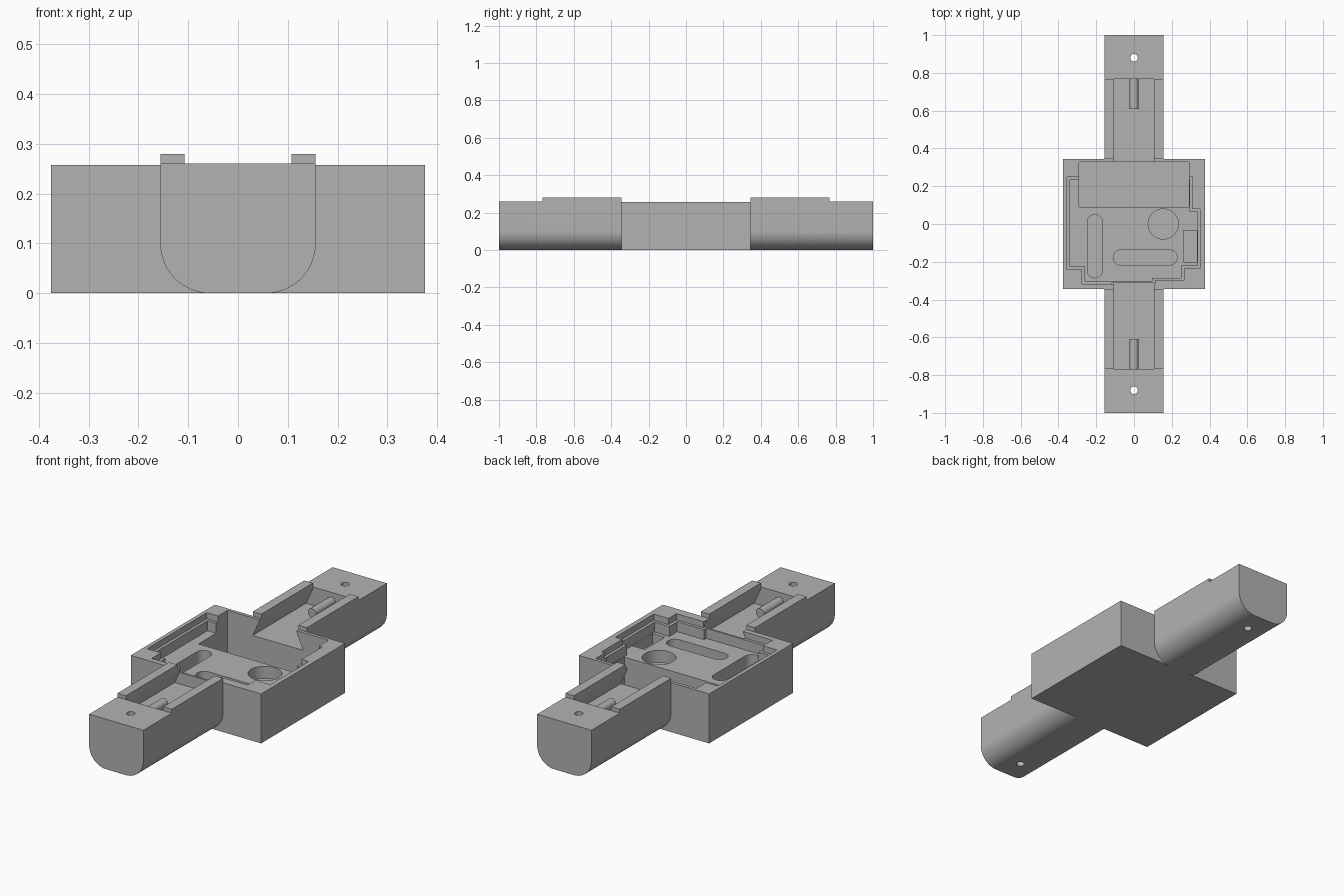
import bpy, bmesh, math
from mathutils import Vector

cube = bpy.data.objects.get("Cube")
if cube:
    bpy.data.objects.remove(cube, do_unlink=True)

grey = bpy.data.materials.new("matte_grey")
grey.use_nodes = True
colour = (0.45, 0.45, 0.45, 1)
grey.diffuse_color = colour
grey.node_tree.nodes["Principled BSDF"].inputs["Base Color"].default_value = colour


def prism(name, points, lo, hi, axis="z"):
    """Extrude a closed outline along z, or an x-z outline along y."""
    bm = bmesh.new()
    place = (lambda a, b: (a, b, lo)) if axis == "z" else (lambda a, b: (a, lo, b))
    face = bm.faces.new([bm.verts.new(place(a, b)) for a, b in points])
    out = bmesh.ops.extrude_face_region(bm, geom=[face])
    step = Vector((0, 0, hi - lo)) if axis == "z" else Vector((0, hi - lo, 0))
    moved = [v for v in out["geom"] if isinstance(v, bmesh.types.BMVert)]
    bmesh.ops.translate(bm, verts=moved, vec=step)
    bmesh.ops.recalc_face_normals(bm, faces=bm.faces)
    mesh = bpy.data.meshes.new(name)
    bm.to_mesh(mesh)
    bm.free()
    mesh.materials.append(grey)
    obj = bpy.data.objects.new(name, mesh)
    bpy.context.collection.objects.link(obj)
    return obj


def rect(x0, x1, y0, y1):
    return [(x0, y0), (x1, y0), (x1, y1), (x0, y1)]


def arc(cx, cy, r, start, end, n=16):
    angles = [math.radians(start + (end - start) * i / n) for i in range(n + 1)]
    return [(cx + r * math.cos(a), cy + r * math.sin(a)) for a in angles]


def circle(cx, cy, r, n=40):
    return arc(cx, cy, r, 0, 360, n)[:-1]


def inset(points, d):
    """Shrink a counter-clockwise right-angled outline."""
    result = []
    for i, p in enumerate(points):
        p = Vector(p)
        a = (p - Vector(points[i - 1])).normalized()
        b = (Vector(points[(i + 1) % len(points)]) - p).normalized()
        result.append(tuple(p + d * (Vector((-a.y, a.x)) + Vector((-b.y, b.x)))))
    return result


def combine(target, tool, operation):
    mod = target.modifiers.new("combine", "BOOLEAN")
    mod.operation = operation
    mod.solver = "EXACT"
    mod.object = tool
    bpy.context.view_layer.objects.active = target
    bpy.ops.object.modifier_apply(modifier=mod.name)
    bpy.data.objects.remove(tool, do_unlink=True)


def cut(points, lo, hi, axis="z"):
    combine(housing, prism("cutter", points, lo, hi, axis), "DIFFERENCE")


def add(points, lo, hi, axis="z"):
    combine(housing, prism("addition", points, lo, hi, axis), "UNION")


TOP, FLOOR, ABOVE = 0.257, 0.173, 0.4
housing = prism("housing", rect(-0.375, 0.375, -0.345, 0.345), 0, TOP)

# Rounded arms with a raised guide section
half = 0.156
lower = arc(-half + 0.1, 0.1, 0.1, 180, 270) + arc(half - 0.1, 0.1, 0.1, 270, 360)
for s in (-1, 1):
    for end, height in ((1.0, 0.26), (0.767, 0.28)):
        add(lower + [(half, height), (-half, height)], s * 0.344, s * end, "y")

# Stepped tray: ledge outline and the floor outline inside it
ledge = [(-0.355, -0.24), (-0.275, -0.24), (-0.275, -0.317), (0.11, -0.317),
         (0.11, -0.3), (0.265, -0.3), (0.265, -0.235), (0.35, -0.235),
         (0.35, 0.08), (0.31, 0.08), (0.31, 0.25), (-0.355, 0.25)]
cut(ledge, 0.225, ABOVE)
cut(inset(ledge, 0.015), FLOOR, ABOVE)

# Deep compartment at the back
cut(rect(-0.29, 0.29, 0.09, 0.328), 0.03, ABOVE)

# Recesses in the tray floor
r = 0.04
cut(arc(-0.207, 0.01, r, 0, 180) + arc(-0.207, -0.245, r, 180, 360), 0.1, 0.21)
cut(arc(-0.07, -0.177, r, 90, 270) + arc(0.188, -0.177, r, -90, 90), 0.1, 0.21)
cut(circle(0.155, 0, 0.08), 0.11, 0.21)
cut(rect(0.262, 0.334, -0.2, -0.035), 0.12, 0.21)

# Dovetail channels, locating pegs and screw holes
dovetail = [(-0.145, 0.165), (0.145, 0.165), (0.107, 0.25),
            (0.107, ABOVE), (-0.107, ABOVE), (-0.107, 0.25)]
for s in (-1, 1):
    cut(dovetail, s * 0.312, s * 0.767, "y")
    add(circle(0, 0.212, 0.024, 24), s * 0.608, s * 0.78, "y")
    cut(circle(0, s * 0.88, 0.02, 24), -0.1, ABOVE)

bpy.ops.object.select_all(action="DESELECT")
housing.select_set(True)
bpy.context.view_layer.objects.active = housing
bpy.ops.object.shade_smooth_by_angle(angle=math.radians(30))
